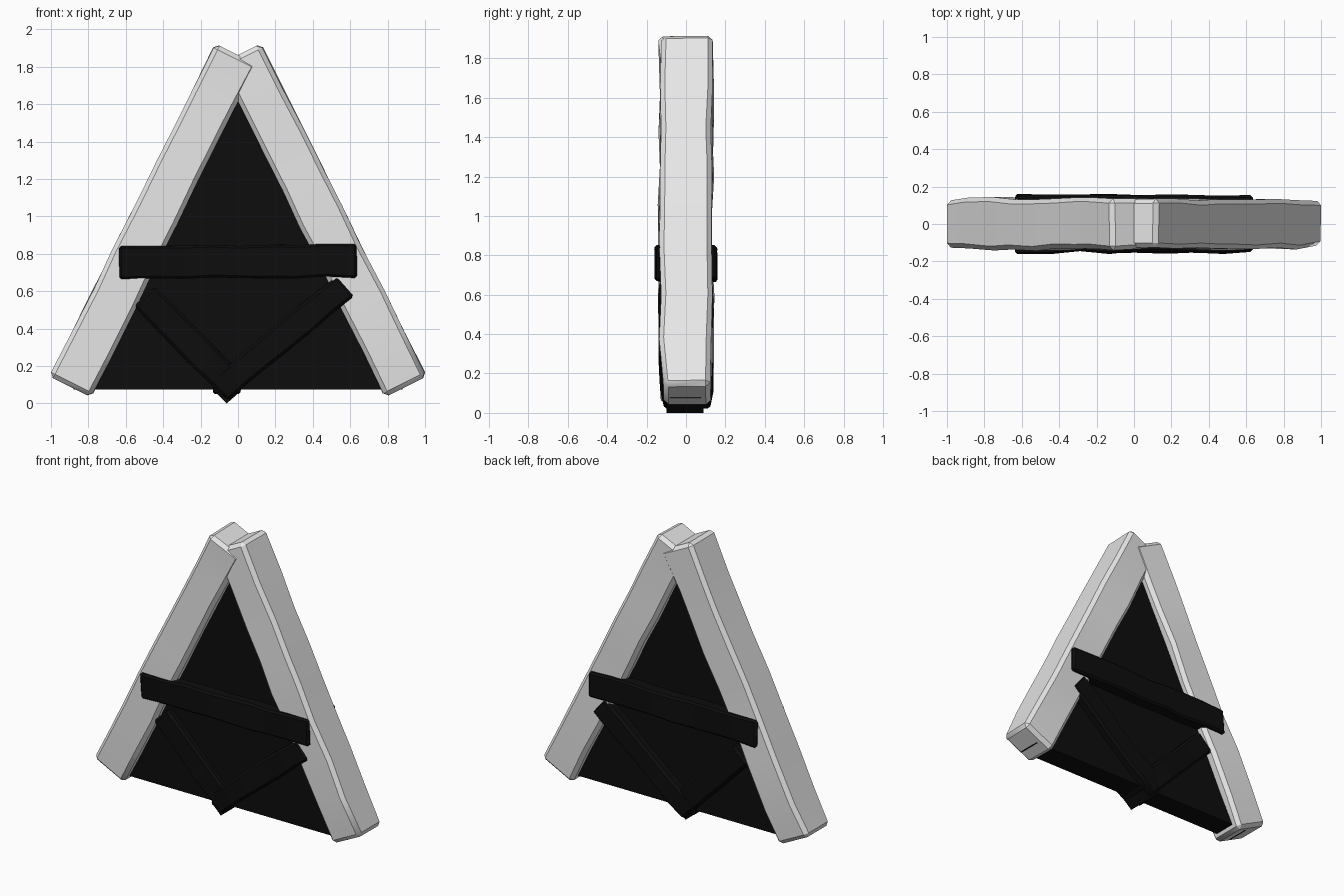
import bpy, bmesh, random
from mathutils import Vector

random.seed(4)
cube = bpy.data.objects.get("Cube")
if cube:
    bpy.data.objects.remove(cube, do_unlink=True)


def make_material(name, value):
    m = bpy.data.materials.new(name)
    m.use_nodes = True
    color = (value, value, value, 1)
    m.diffuse_color = color
    m.node_tree.nodes["Principled BSDF"].inputs["Base Color"].default_value = color
    return m


PALE = make_material("pale grey", 0.8)
BLACK = make_material("black", 0.004)


def finish(bm, name, mat, bevel=0.0):
    bmesh.ops.recalc_face_normals(bm, faces=bm.faces)
    mesh = bpy.data.meshes.new(name)
    bm.to_mesh(mesh)
    bm.free()
    mesh.materials.append(mat)
    ob = bpy.data.objects.new(name, mesh)
    bpy.context.collection.objects.link(ob)
    bpy.ops.object.select_all(action='DESELECT')
    ob.select_set(True)
    bpy.context.view_layer.objects.active = ob
    if bevel:
        mod = ob.modifiers.new("worn edges", 'BEVEL')
        mod.width = bevel
        mod.segments = 1
        mod.angle_limit = 0.8
        bpy.ops.object.modifier_apply(modifier=mod.name)
        bpy.ops.object.shade_smooth_by_angle(angle=0.6)
    return ob


def beam(name, start, end, width, depth, mat, rings, rough, bevel, taper=0.0):
    """Rough hewn beam lying in the xz plane, with slightly uneven edges."""
    a, b = Vector((start[0], 0, start[1])), Vector((end[0], 0, end[1]))
    along = (b - a).normalized()
    side = Vector((0, 1, 0)).cross(along)
    bm = bmesh.new()
    loops = []
    for i in range(rings):
        inside = 0 < i < rings - 1
        t = i / (rings - 1) + (random.uniform(-.25, .25) / rings if inside else 0)
        shrink = taper if i == rings - 1 else 0
        loop = []
        for s, d in ((-1, -1), (1, -1), (1, 1), (-1, 1)):
            w = width / 2 + random.uniform(-rough, rough * .3)
            h = depth / 2 - shrink + random.uniform(-rough, rough)
            loop.append(bm.verts.new(a.lerp(b, t) + side * s * w + Vector((0, d * h, 0))))
        loops.append(loop)
    for lo, hi in zip(loops, loops[1:]):
        for k in range(4):
            bm.faces.new((lo[k], lo[k - 1], hi[k - 1], hi[k]))
    bm.faces.new(loops[0])
    bm.faces.new(loops[-1])
    return finish(bm, name, mat, bevel)


# Two leaning beams that meet at the peak
for name, s, depth in (("left_beam", 1, .262), ("right_beam", -1, .272)):
    beam(name, (s * .01, 1.868), (s * .897, .088), .254, depth, PALE, 9, .008, .024, .012)

# Dark triangular panel recessed between the beams
bm = bmesh.new()
front = [bm.verts.new((x, -.08, z)) for x, z in ((-.88, .075), (.88, .075), (0, 1.85))]
face = bm.faces.new(front)
ext = bmesh.ops.extrude_face_region(bm, geom=[face])
bmesh.ops.translate(bm, vec=(0, .155, 0),
                    verts=[v for v in ext["geom"] if isinstance(v, bmesh.types.BMVert)])
finish(bm, "panel", BLACK)

# Crossbar standing slightly proud on both faces
beam("crossbar", (-.635, .757), (.635, .762), .182, .308, BLACK, 9, .009, .012)

# Two braces forming a V below the crossbar
beam("left_brace", (.575, .63), (-.105, .07), .15, .27, BLACK, 7, .008, .015, .02)
beam("right_brace", (-.50, .575), (-.02, .08), .16, .25, BLACK, 6, .008, .015, .02)

# Pointed foot where the braces meet
beam("brace_foot", (-.06, .16), (-.06, .05), .15, .2, BLACK, 2, .004, .01)
bm = bmesh.new()
ring = [bm.verts.new((x, -.1, z)) for x, z in ((-.13, .07), (-.06, 0), (.02, .07))]
tip = bmesh.ops.extrude_face_region(bm, geom=[bm.faces.new(ring)])
bmesh.ops.translate(bm, vec=(0, .19, 0),
                    verts=[v for v in tip["geom"] if isinstance(v, bmesh.types.BMVert)])
finish(bm, "foot_tip", BLACK)
